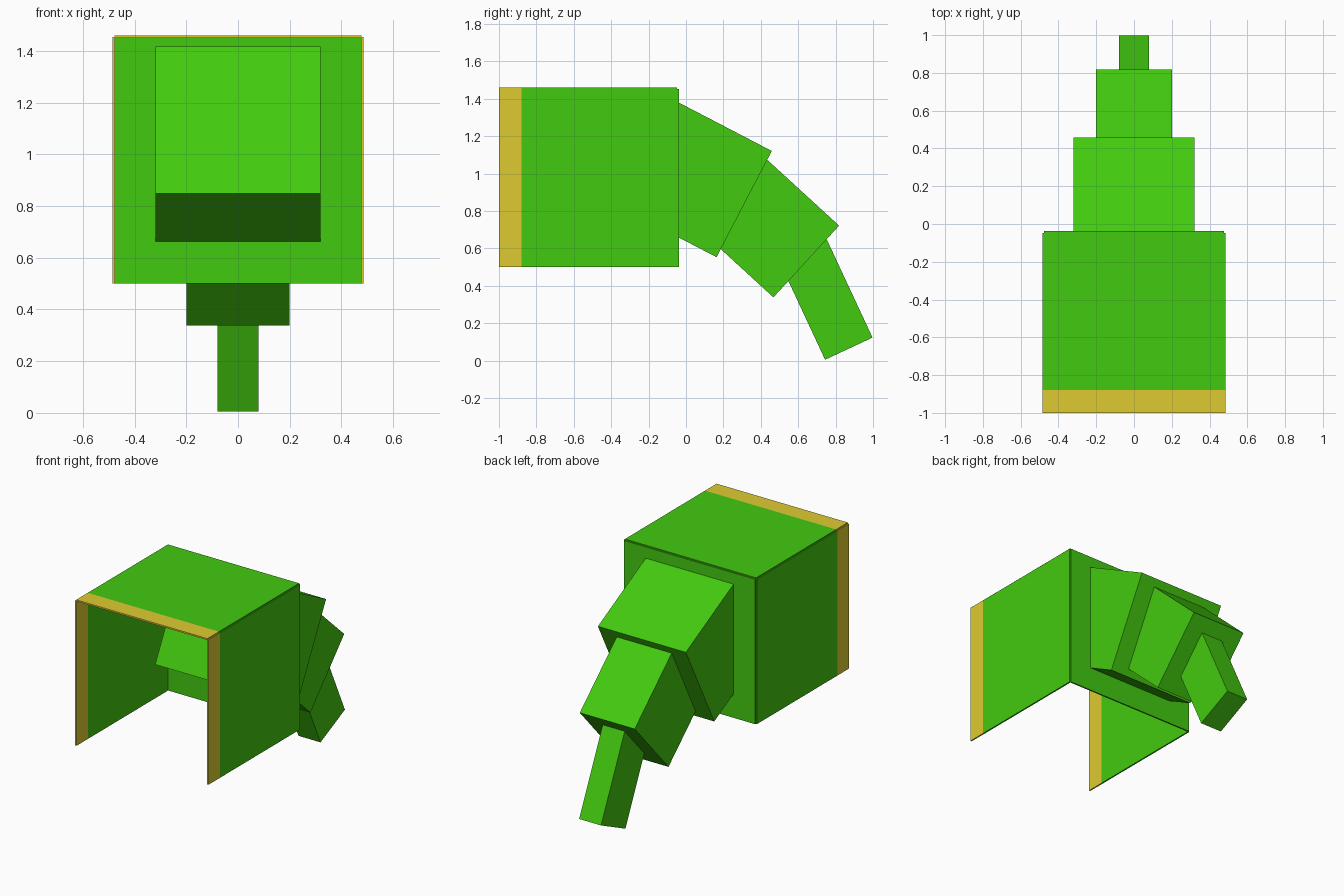
import bpy, bmesh, math
from mathutils import Matrix, Vector

if "Cube" in bpy.data.objects:
    bpy.data.objects.remove(bpy.data.objects["Cube"])


def material(name, rgb):
    m = bpy.data.materials.new(name)
    m.diffuse_color = (*rgb, 1)
    m.use_nodes = True
    m.node_tree.nodes["Principled BSDF"].inputs["Base Color"].default_value = m.diffuse_color
    return m


GREEN = material("bright green", (0.055, 0.59, 0.005))
GOLD = material("mustard gold", (0.73, 0.60, 0.032))
STRIPE_Y = -0.88  # faces in front of this are gold


def block(name, size, center, tilt=0.0, stripe=False):
    """Box tilted downwards about x; optionally with a gold front band."""
    bm = bmesh.new()
    bmesh.ops.create_cube(bm, size=1)
    bm.transform(Matrix.Translation(center)
                 @ Matrix.Rotation(math.radians(-tilt), 4, 'X')
                 @ Matrix.Diagonal((*size, 1)))
    if stripe:
        bmesh.ops.bisect_plane(bm, geom=bm.verts[:] + bm.edges[:] + bm.faces[:],
                               plane_co=(0, STRIPE_Y, 0), plane_no=(0, 1, 0))
        for f in bm.faces:
            f.material_index = int(f.calc_center_median().y < STRIPE_Y)
    me = bpy.data.meshes.new(name)
    bm.to_mesh(me)
    bm.free()
    me.materials.append(GREEN)
    me.materials.append(GOLD)
    ob = bpy.data.objects.new(name, me)
    bpy.context.collection.objects.link(ob)
    return ob


# Hood: thin panels, open at the front and underneath
T = 0.01
for side, label in ((-1, "left"), (1, "right")):
    block(label + "_panel", (T, 0.953, 0.953), (side * 0.48, -0.5235, 0.9765), stripe=True)
block("top_panel", (0.955, 0.953, T), (0, -0.5235, 1.455), stripe=True)
block("back_panel", (0.955, T, 0.953), (0, -0.043, 0.9765))


# Tail: tapering blocks that curl down; each is placed by the middle of its far end
def tail(name, width, length, height, end, tilt):
    a = math.radians(tilt)
    back = Vector((0, -math.cos(a), math.sin(a))) * (length / 2)
    block(name, (width, length, height), Vector((0, *end)) + back, tilt)


tail("tail_base", 0.64, 0.64, 0.64, (0.311, 0.837), 27.5)
tail("tail_middle", 0.40, 0.64, 0.52, (0.643, 0.53), 42.5)
tail("tail_tip", 0.16, 0.64, 0.28, (0.8705, 0.064), 65)
